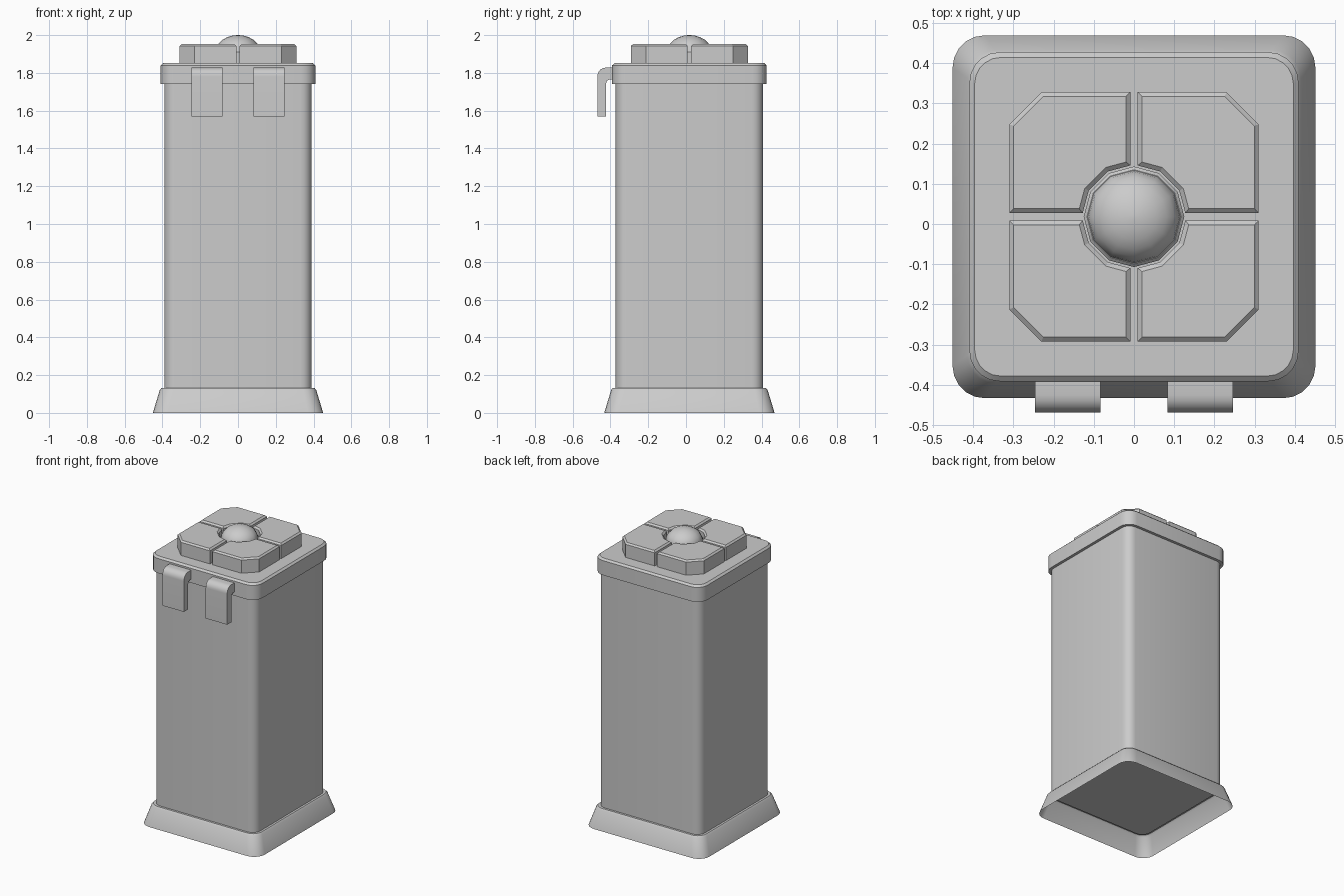
import bpy, bmesh, math

if "Cube" in bpy.data.objects:
    bpy.data.objects.remove(bpy.data.objects["Cube"])

CY = 0.018  # depth centre of the container


def finish(bm, name, angle=35):
    bmesh.ops.recalc_face_normals(bm, faces=bm.faces)
    me = bpy.data.meshes.new(name)
    bm.to_mesh(me)
    bm.free()
    ob = bpy.data.objects.new(name, me)
    bpy.context.collection.objects.link(ob)
    bpy.ops.object.select_all(action='DESELECT')
    ob.select_set(True)
    bpy.context.view_layer.objects.active = ob
    bpy.ops.object.shade_smooth_by_angle(angle=math.radians(angle))
    return ob


def rounded_square(half, r, z, seg=5):
    pts = []
    for k, (sx, sy) in enumerate([(1, 1), (-1, 1), (-1, -1), (1, -1)]):
        for i in range(seg + 1):
            a = math.pi / 2 * (k + i / seg)
            pts.append((sx * (half - r) + r * math.cos(a),
                        CY + sy * (half - r) + r * math.sin(a), z))
    return pts


def circle(r, z, n=12):
    return [(r * math.cos(2 * math.pi * i / n), CY + r * math.sin(2 * math.pi * i / n), z)
            for i in range(n)]


def loft(name, rings, bottom=True, top=True, angle=35):
    bm = bmesh.new()
    loops = [[bm.verts.new(p) for p in ring] for ring in rings]
    n = len(loops[0])
    for a, b in zip(loops, loops[1:]):
        for i in range(n):
            j = (i + 1) % n
            bm.faces.new((a[i], a[j], b[j], b[i]))
    if bottom:
        bm.faces.new(loops[0][::-1])
    if top:
        bm.faces.new(loops[-1])
    return finish(bm, name, angle)


# Body with closed floor, raised inside the skirt
loft("body", [rounded_square(0.39, 0.06, z) for z in (0.125, 1.76)])

# Flared base skirt, open underneath
loft("base_skirt", [rounded_square(0.451, 0.08, 0.0),
                    rounded_square(0.414, 0.07, 0.122),
                    rounded_square(0.405, 0.065, 0.132),
                    rounded_square(0.388, 0.06, 0.132)], bottom=False, top=False)

# Lid with chamfered rim
loft("lid", [rounded_square(0.409, 0.075, 1.74),
             rounded_square(0.409, 0.075, 1.84),
             rounded_square(0.396, 0.065, 1.852)])

# Four chamfered pads cut around the central dome
outline = [(.1276, .009), (.31, .009), (.31, .23), (.23, .31),
           (.009, .31), (.009, .1276), (.065, .1126), (.1126, .065)]
for sx, side in ((1, "right"), (-1, "left")):
    for sy, end in ((1, "back"), (-1, "front")):
        bm = bmesh.new()
        base = bm.faces.new([bm.verts.new((sx * x, CY + sy * y, 1.85)) for x, y in outline])
        ext = bmesh.ops.extrude_face_region(bm, geom=[base], use_keep_orig=True)['geom']
        top = [g for g in ext if isinstance(g, bmesh.types.BMFace)][0]
        for v in top.verts:
            v.co.z = 1.942
        bmesh.ops.recalc_face_normals(bm, faces=bm.faces)
        bmesh.ops.inset_region(bm, faces=[top], thickness=0.011, use_even_offset=True)
        for v in top.verts:
            v.co.z = 1.952
        finish(bm, f"pad_{end}_{side}", 20)

# Collar and flattened dome
loft("dome_collar", [circle(0.125, 1.85), circle(0.125, 1.91), circle(0.117, 1.918)])
rings = [circle(0.116 * math.cos(a), 1.915 + 0.085 * math.sin(a))
         for a in [math.radians(d) for d in (0, 15, 30, 45, 60, 75, 87)]]
loft("dome", rings, angle=50)

# Two bent hooks on the front, profile in (y, z)
profile = [(-.385, 1.828), (-.425, 1.828)]
for d in (20, 40, 60, 80):
    a = math.radians(90 + d)
    profile.append((-.425 + .044 * math.cos(a), 1.784 + .044 * math.sin(a)))
profile += [(-.469, 1.78), (-.469, 1.57), (-.423, 1.57), (-.423, 1.745),
            (-.418, 1.758), (-.405, 1.765), (-.385, 1.765)]
for s, side in ((1, "right"), (-1, "left")):
    loft(f"hook_{side}", [[(s * x, y, z) for y, z in profile] for x in (0.083, 0.246)])
